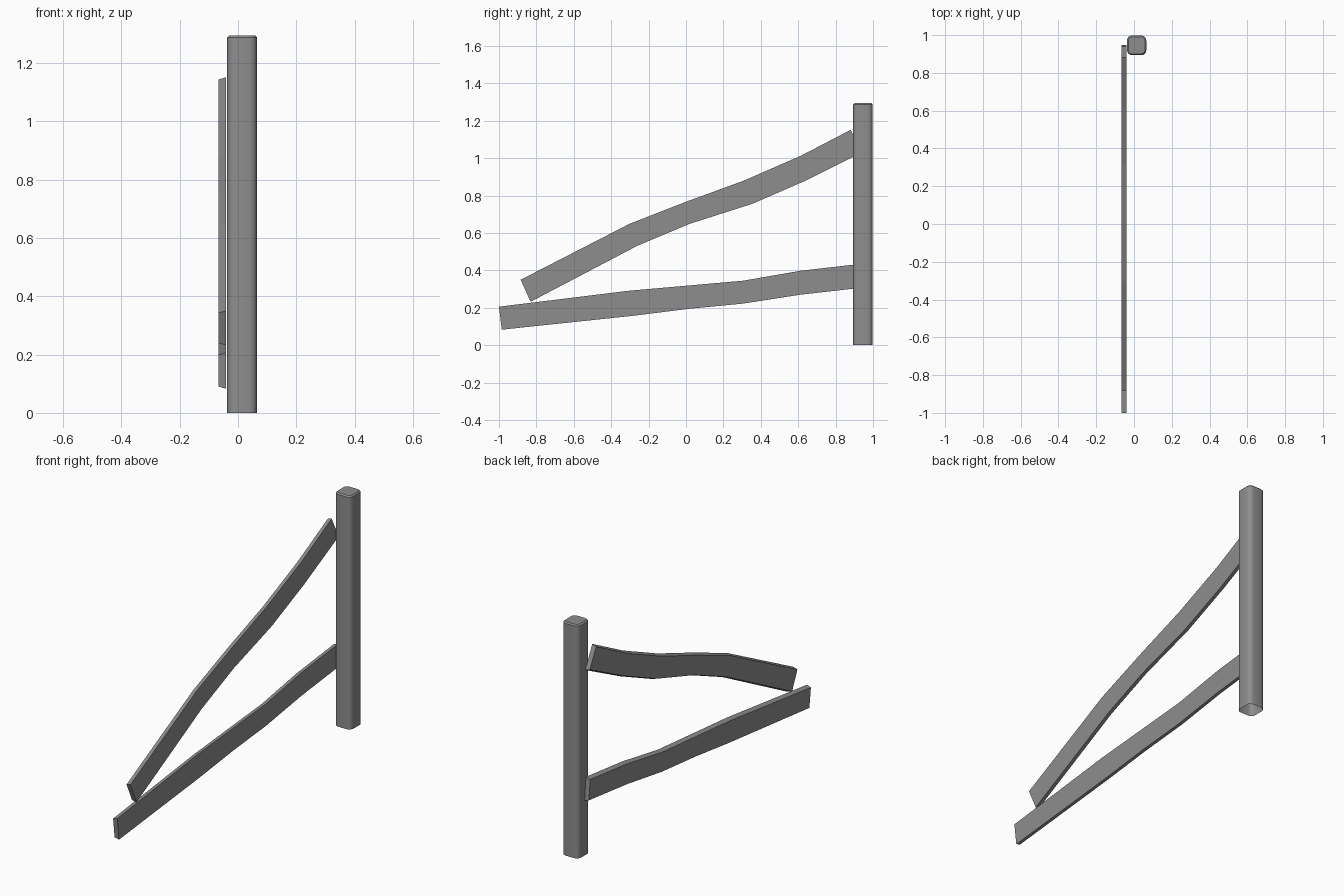
import bpy, bmesh
from mathutils import Vector

cube = bpy.data.objects.get("Cube")
if cube:
    bpy.data.objects.remove(cube, do_unlink=True)

grey = bpy.data.materials.new("weathered grey")
grey.use_nodes = True
colour = (0.27, 0.27, 0.27, 1)
grey.diffuse_color = colour
grey.node_tree.nodes["Principled BSDF"].inputs["Base Color"].default_value = colour


def finish(name, bm):
    bmesh.ops.recalc_face_normals(bm, faces=bm.faces)
    mesh = bpy.data.meshes.new(name)
    bm.to_mesh(mesh)
    bm.free()
    mesh.materials.append(grey)
    obj = bpy.data.objects.new(name, mesh)
    bpy.context.collection.objects.link(obj)
    return obj


def rail(name, top, bottom, inner=-0.041, outer=-0.067, taper=0.06):
    """Warped plank: strip between two edge lines, slightly narrower outside."""
    bm = bmesh.new()
    rings = []
    for t, b in zip(top, bottom):
        t, b = Vector(t), Vector(b)
        t2, b2 = t.lerp(b, taper), b.lerp(t, taper)
        corners = [(inner, *t), (inner, *b), (outer, *b2), (outer, *t2)]
        rings.append([bm.verts.new(c) for c in corners])
    for a, b in zip(rings, rings[1:]):
        for i in range(4):
            j = (i + 1) % 4
            bm.faces.new((a[i], a[j], b[j], b[i]))
    bm.faces.new(rings[0])
    bm.faces.new(rings[-1])
    return finish(name, bm)


# Post: rounded square tube with a softened top and an open foot
bm = bmesh.new()
bmesh.ops.create_cube(bm, size=1)
for v in bm.verts:
    v.co = Vector((0.014 + v.co.x * 0.102, 0.946 + v.co.y * 0.104, (v.co.z + 0.5) * 1.295))
upright = [e for e in bm.edges if abs(e.verts[0].co.z - e.verts[1].co.z) > 1]
bmesh.ops.bevel(bm, geom=upright, offset=0.026, segments=4, profile=0.5, affect='EDGES')
rim = [e for e in bm.edges if all(v.co.z > 1.29 for v in e.verts)]
bmesh.ops.bevel(bm, geom=rim, offset=0.007, segments=1, affect='EDGES')
foot = [f for f in bm.faces if all(v.co.z < 0.01 for v in f.verts)]
bmesh.ops.delete(bm, geom=foot, context='FACES_ONLY')
post = finish("post", bm)
bpy.context.view_layer.objects.active = post
post.select_set(True)
bpy.ops.object.shade_smooth_by_angle(angle=0.6)

# Two bent rails running forward from the post
rail("upper_rail",
     [(-0.884, 0.35), (-0.302, 0.649), (0, 0.767), (0.307, 0.879), (0.612, 1.012), (0.88, 1.151)],
     [(-0.831, 0.232), (-0.259, 0.532), (0.02, 0.649), (0.355, 0.756), (0.638, 0.879), (0.942, 1.03)])
rail("lower_rail",
     [(-1, 0.206), (-0.307, 0.291), (0, 0.318), (0.307, 0.345), (0.612, 0.398), (0.935, 0.435)],
     [(-0.985, 0.083), (-0.275, 0.158), (0.019, 0.195), (0.302, 0.222), (0.612, 0.27), (0.948, 0.308)])
